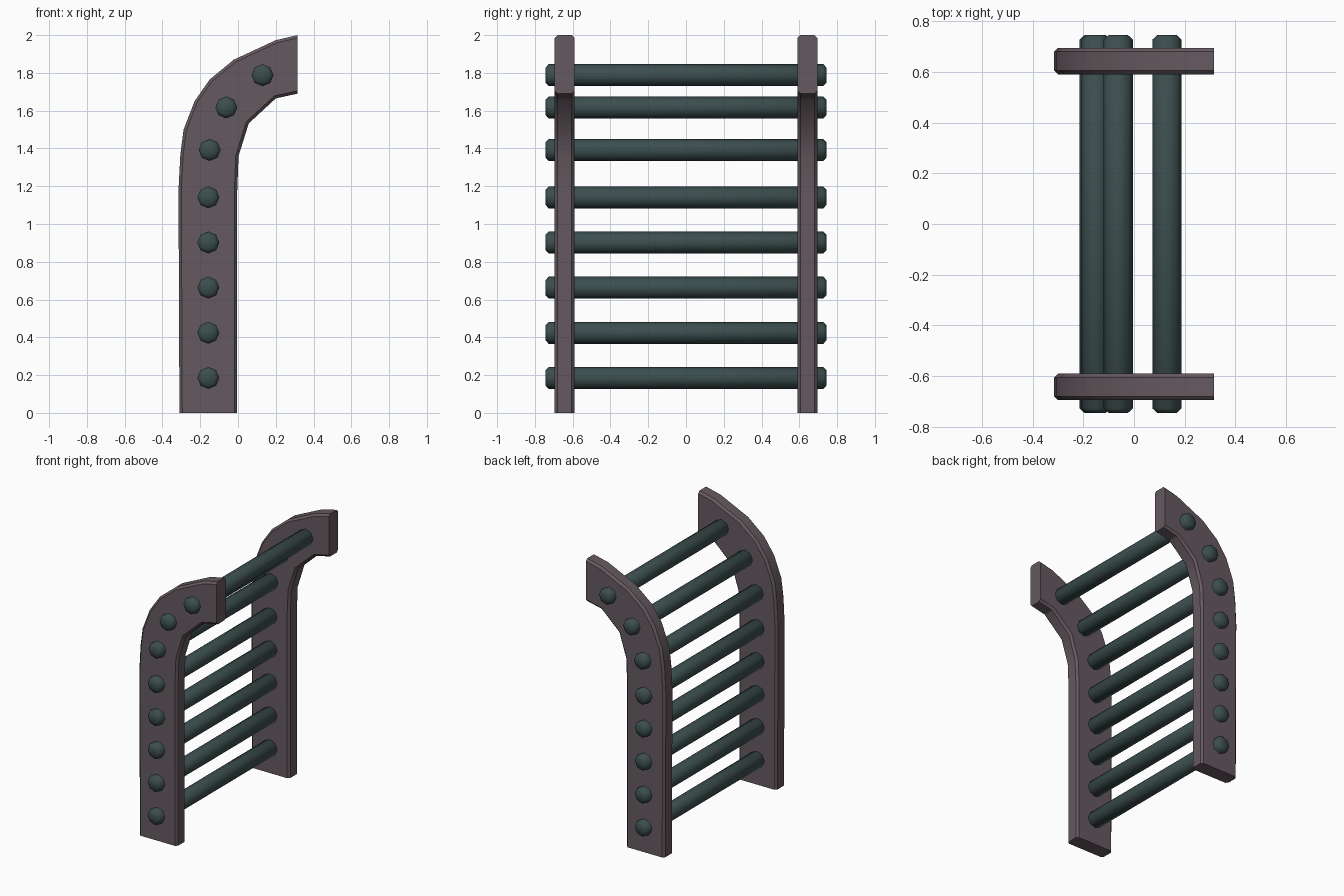
import bpy, bmesh, math
from mathutils import Matrix

if "Cube" in bpy.data.objects:
    bpy.data.objects.remove(bpy.data.objects["Cube"])


def material(name, rgb):
    m = bpy.data.materials.new(name)
    m.diffuse_color = (*rgb, 1)
    m.use_nodes = True
    m.node_tree.nodes["Principled BSDF"].inputs["Base Color"].default_value = m.diffuse_color
    return m


def finish(bm, name, mat, angle):
    bmesh.ops.recalc_face_normals(bm, faces=bm.faces[:])
    me = bpy.data.meshes.new(name)
    bm.to_mesh(me)
    bm.free()
    me.materials.append(mat)
    ob = bpy.data.objects.new(name, me)
    bpy.context.collection.objects.link(ob)
    bpy.ops.object.select_all(action='DESELECT')
    ob.select_set(True)
    bpy.context.view_layer.objects.active = ob
    bpy.ops.object.shade_smooth_by_angle(angle=math.radians(angle))
    return ob


rail_mat = material("rail_wood", (0.13, 0.10, 0.115))
rung_mat = material("rung_metal", (0.045, 0.076, 0.076))

# Curved side rails: profile extruded in y, long edges chamfered, mirrored
outer = [(-0.31, 0), (-0.315, 1.18), (-0.305, 1.37), (-0.288, 1.50), (-0.23, 1.65),
         (-0.15, 1.765), (-0.022, 1.87), (0.2, 1.973), (0.315, 2.0)]
inner = [(0.315, 1.69), (0.2, 1.665), (0.057, 1.533), (0.003, 1.36), (-0.004, 1.18), (-0.004, 0)]
bm = bmesh.new()
face = bm.faces.new([bm.verts.new((x, -0.695, z)) for x, z in outer + inner])
ext = bmesh.ops.extrude_face_region(bm, geom=[face])
bmesh.ops.translate(bm, vec=(0, 0.105, 0),
                    verts=[v for v in ext["geom"] if isinstance(v, bmesh.types.BMVert)])


def is_long_edge(e):
    a, b = (v.co for v in e.verts)
    at_foot = max(a.z, b.z) < 0.001
    at_tip = min(a.x, b.x) > 0.31
    return abs(a.y - b.y) < 0.001 and not at_foot and not at_tip


bmesh.ops.bevel(bm, geom=[e for e in bm.edges if is_long_edge(e)], offset=0.015,
                offset_type='OFFSET', segments=1, affect='EDGES')
rails = finish(bm, "side_rails", rail_mat, 30)
mirror = rails.modifiers.new("mirror", 'MIRROR')
mirror.use_axis = (False, True, False)

# Eight octagonal rungs with chamfered ends, following the rail
rungs = [(-0.157, 0.185 + 0.239 * i) for i in range(5)]
rungs += [(-0.15, 1.392), (-0.062, 1.617), (0.13, 1.788)]
for i, (x, z) in enumerate(rungs):
    bm = bmesh.new()
    bmesh.ops.create_cone(bm, cap_ends=True, segments=8, radius1=0.058, radius2=0.058,
                          depth=1.49, matrix=Matrix.Rotation(math.pi / 2, 4, 'X'))
    rims = [e for e in bm.edges if abs(e.verts[0].co.y - e.verts[1].co.y) < 0.01]
    bmesh.ops.bevel(bm, geom=rims, offset=0.018, segments=1, affect='EDGES')
    ob = finish(bm, f"rung_{i + 1}", rung_mat, 60)
    ob.location = (x, 0, z)
